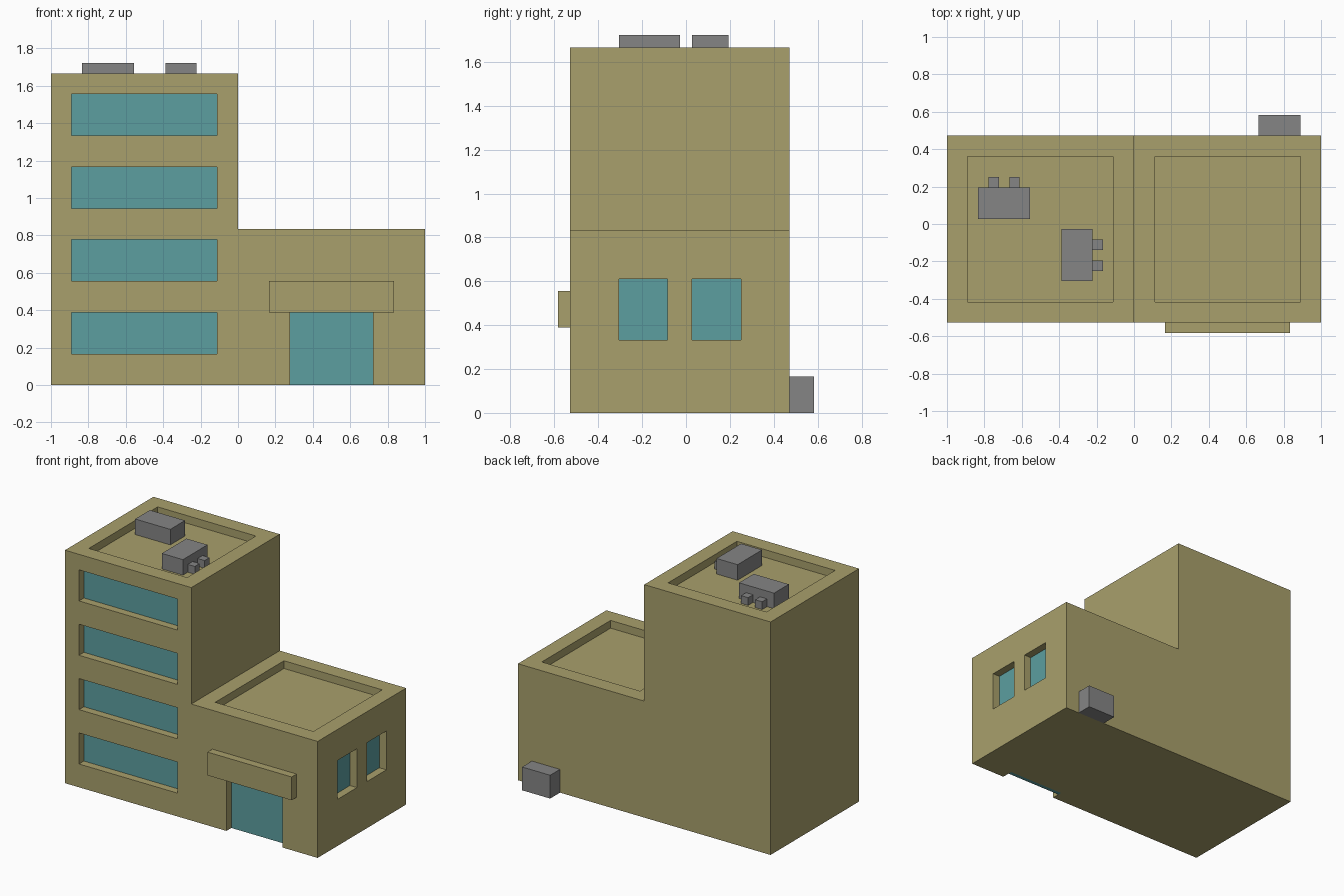
import bpy, bmesh

if "Cube" in bpy.data.objects:
    bpy.data.objects.remove(bpy.data.objects["Cube"])

U = 1 / 18          # the model sits on a grid of 1/18 units
T = 0.14            # glass plate thickness in grid units (under 0.01)


def material(name, rgb):
    m = bpy.data.materials.new(name)
    m.diffuse_color = (*rgb, 1)
    m.use_nodes = True
    m.node_tree.nodes["Principled BSDF"].inputs["Base Color"].default_value = m.diffuse_color
    return m


WALL = material("khaki wall", (0.397, 0.352, 0.150))
GLASS = material("teal glass", (0.107, 0.347, 0.352))
METAL = material("grey metal", (0.235, 0.235, 0.235))


def add_box(bm, x0, x1, y0, y1, z0, z1):
    verts = bmesh.ops.create_cube(bm, size=1)["verts"]
    for v in verts:
        v.co = ((x1 if v.co.x > 0 else x0) * U,
                (y1 if v.co.y > 0 else y0) * U,
                (z1 if v.co.z > 0 else z0) * U)


def finish(name, bm, mat):
    bmesh.ops.recalc_face_normals(bm, faces=bm.faces)
    mesh = bpy.data.meshes.new(name)
    bm.to_mesh(mesh)
    bm.free()
    mesh.materials.append(mat)
    ob = bpy.data.objects.new(name, mesh)
    bpy.context.collection.objects.link(ob)
    return ob


def boxes(name, mat, *dims):
    bm = bmesh.new()
    for d in dims:
        add_box(bm, *d)
    return finish(name, bm, mat)


# Building body: L-shaped front profile pushed back in depth
bm = bmesh.new()
profile = [(-18, 0), (18, 0), (18, 15), (0, 15), (0, 30), (-18, 30)]
face = bm.faces.new([bm.verts.new((x * U, -9.5 * U, z * U)) for x, z in profile])
ext = bmesh.ops.extrude_face_region(bm, geom=[face])["geom"]
bmesh.ops.translate(bm, vec=(0, 18 * U, 0),
                    verts=[g for g in ext if isinstance(g, bmesh.types.BMVert)])
body = finish("building_body", bm, WALL)

# Openings cut from the body: window bands, side windows, door, sunken roofs
bands = [3 + 7 * i for i in range(4)]
side_y = (-5.5, 0.5)
cuts = [(-16, -2, -11, -8.5 + T, z, z + 4) for z in bands]
cuts += [(17 - T, 19, y, y + 4, 6, 11) for y in side_y]
cuts += [(5, 13, -11, -8, -1, 7)]
cuts += [(-16, -2, -7.5, 6.5, 29, 32), (2, 16, -7.5, 6.5, 14, 16)]
cutter = boxes("opening_cutter", WALL, *cuts)
cutter.hide_render = True
mod = body.modifiers.new("openings", "BOOLEAN")
mod.operation = "DIFFERENCE"
mod.solver = "EXACT"
mod.object = cutter
bpy.context.view_layer.objects.active = body
bpy.ops.object.modifier_apply(modifier=mod.name)
bpy.data.objects.remove(cutter)

# Glass set into the openings
for i, z in enumerate(bands):
    boxes(f"window_band_{i + 1}", GLASS, (-16, -2, -8.5, -8.5 + T, z, z + 4))
for i, y in enumerate(side_y):
    boxes(f"side_window_{i + 1}", GLASS, (17 - T, 17, y, y + 4, 6, 11))
boxes("entrance_door", GLASS, (5, 13, -8.5, -8, 0, 7))

# Canopy over the door
boxes("door_canopy", WALL, (3, 15, -10.5, -9.5, 7, 10))

# Roof units, each with two small vents, and the ground unit behind
boxes("roof_unit_back", METAL, (-15, -10, 0.5, 3.5, 29, 31),
      (-14, -13, 3.5, 4.5, 29, 30), (-12, -11, 3.5, 4.5, 29, 30))
boxes("roof_unit_front", METAL, (-7, -4, -5.5, -0.5, 29, 31),
      (-4, -3, -4.5, -3.5, 29, 30), (-4, -3, -2.5, -1.5, 29, 30))
boxes("ground_unit", METAL, (12, 16, 8.5, 10.5, 0, 3))
